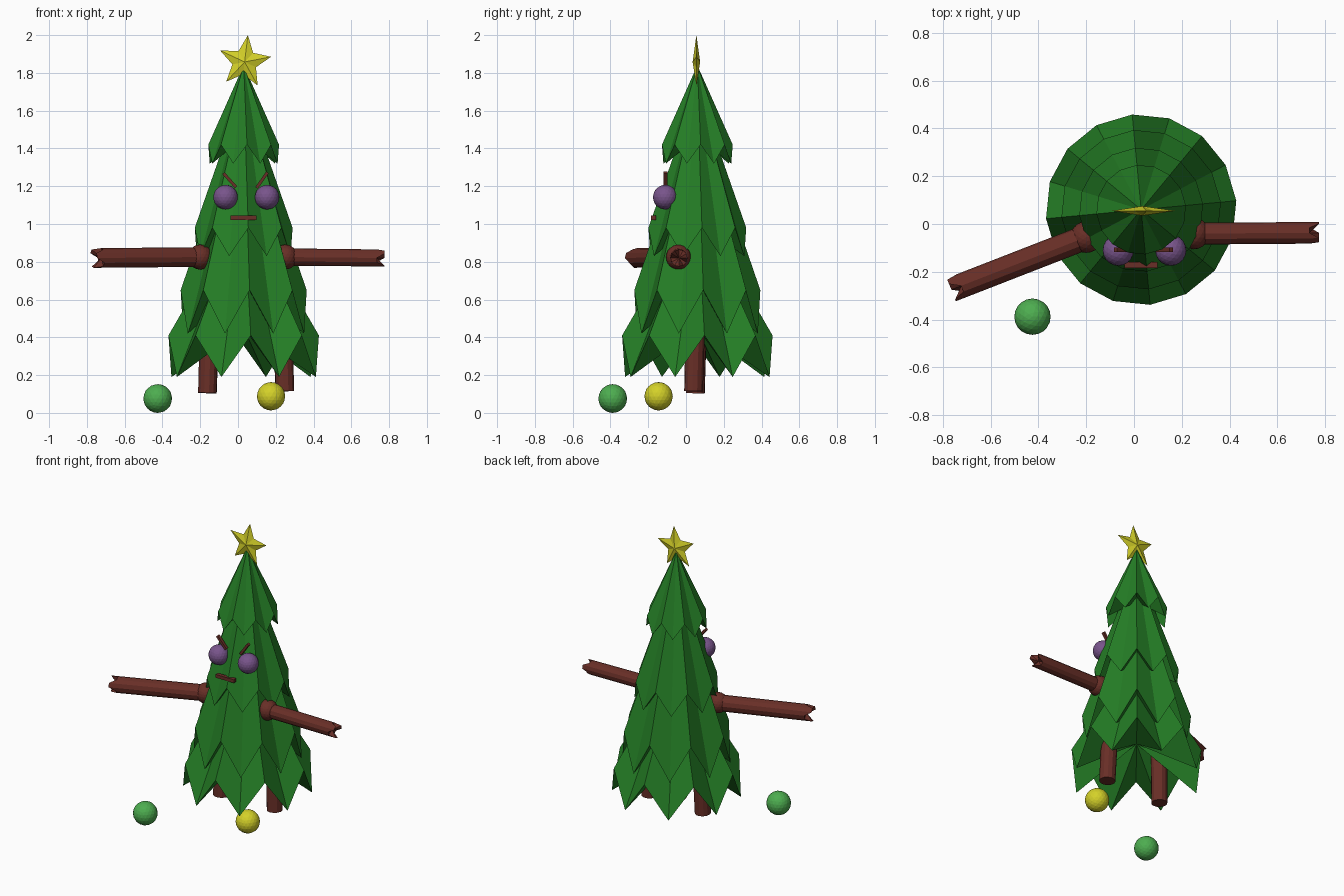
import bpy, bmesh, math
from mathutils import Vector, Matrix

if "Cube" in bpy.data.objects:
    bpy.data.objects.remove(bpy.data.objects["Cube"])

CX, CY = 0.03, 0.06          # tree axis


def mat(name, rgb):
    m = bpy.data.materials.new(name)
    m.diffuse_color = (*rgb, 1)
    m.use_nodes = True
    m.node_tree.nodes["Principled BSDF"].inputs["Base Color"].default_value = m.diffuse_color
    return m


GREEN = mat("tree green", (0.018, 0.21, 0.019))
BROWN = mat("bark brown", (0.14, 0.028, 0.02))
YELLOW = mat("yellow", (0.66, 0.64, 0.022))
PURPLE = mat("purple", (0.19, 0.09, 0.26))
LIGHT = mat("light green", (0.075, 0.42, 0.08))


def finish(name, bm, material):
    bmesh.ops.recalc_face_normals(bm, faces=bm.faces)
    me = bpy.data.meshes.new(name)
    bm.to_mesh(me)
    bm.free()
    me.materials.append(material)
    ob = bpy.data.objects.new(name, me)
    bpy.context.collection.objects.link(ob)
    return ob


def fan(bm, rim, apex):
    a = bm.verts.new(apex)
    for i in range(len(rim)):
        bm.faces.new((rim[i], rim[(i + 1) % len(rim)], a))


def ball(name, loc, r, material):
    bm = bmesh.new()
    bmesh.ops.create_icosphere(bm, subdivisions=3, radius=r,
                               matrix=Matrix.Translation(loc))
    finish(name, bm, material)


def box(name, center, size, tilt, material):
    bm = bmesh.new()
    m = (Matrix.Translation(center) @ Matrix.Rotation(tilt, 4, 'Y')
         @ Matrix.Diagonal((*size, 1)))
    bmesh.ops.create_cube(bm, size=1, matrix=m)
    finish(name, bm, material)


def limb(name, a, b, r0, r1, tooth=0.0, n=12):
    """Tapered round limb from a to b; tooth > 0 gives a ragged hollow end."""
    a, b = Vector(a), Vector(b)
    length = (b - a).length
    m = Matrix.Translation(a) @ (b - a).to_track_quat('Z', 'Y').to_matrix().to_4x4()
    bm = bmesh.new()
    rings = []
    for end in (0, 1):
        ring = []
        for i in range(n):
            t = 2 * math.pi * i / n
            r = r1 if end else r0
            z = length * end
            if end and i % 4 >= 2:
                z -= tooth
            ring.append(bm.verts.new(m @ Vector((r * math.cos(t), r * math.sin(t), z))))
        rings.append(ring)
    for i in range(n):
        j = (i + 1) % n
        bm.faces.new((rings[0][i], rings[0][j], rings[1][j], rings[1][i]))
    fan(bm, rings[0], m @ Vector((0, 0, 0)))
    fan(bm, rings[1], m @ Vector((0, 0, length - tooth)))
    finish(name, bm, BROWN)


# Foliage tiers: pleated 16-sided cones with a zigzag hem
tiers = [  # radius, notch height, point height, apex height
    (0.188, 1.42, 1.32, 1.84),
    (0.26, 0.98, 0.83, 1.72),
    (0.335, 0.65, 0.42, 1.62),
    (0.40, 0.41, 0.19, 1.10),
]
for k, (r, notch, point, apex) in enumerate(tiers):
    bm = bmesh.new()
    rim = []
    for i in range(16):
        t = math.radians(5.4 + 22.5 * i)
        rim.append(bm.verts.new((CX + r * math.cos(t), CY + r * math.sin(t),
                                 point if i % 2 else notch)))
    fan(bm, rim, (CX, CY, apex))
    fan(bm, rim, (CX, CY, notch + 0.04))
    finish(f"foliage_tier_{k + 1}", bm, GREEN)

# Star on top
bm = bmesh.new()
rim = []
for i in range(10):
    t = math.radians(7 + 36 * i)
    r = 0.066 if i % 2 else 0.143
    rim.append(bm.verts.new((0.035 + r * math.sin(t), CY - 0.005, 1.858 + r * math.cos(t))))
for s in (-1, 1):
    fan(bm, rim, (0.035, CY - 0.005 + s * 0.02, 1.858))
finish("top_star", bm, YELLOW)

# Arms with shoulder knobs
limb("left_arm", (-0.20, -0.055, 0.825), (-0.765, -0.275, 0.82), 0.052, 0.052, 0.045)
limb("right_arm", (0.24, -0.04, 0.825), (0.775, -0.037, 0.82), 0.046, 0.045, 0.04)
ball("left_shoulder", (-0.20, -0.055, 0.825), 0.066, BROWN)
ball("right_shoulder", (0.25, -0.04, 0.825), 0.066, BROWN)

# Legs
limb("left_leg", (-0.15, 0.06, 0.5), (-0.162, 0.05, 0.105), 0.052, 0.05)
limb("right_leg", (0.235, 0.05, 0.5), (0.248, 0.04, 0.115), 0.052, 0.05)

# Face
for side, x in (("left", -0.066), ("right", 0.154)):
    ball(side + "_eye", (x, -0.11, 1.142), 0.065, PURPLE)
box("left_brow", (-0.044, -0.108, 1.232), (0.10, 0.02, 0.016), math.radians(48), BROWN)
box("right_brow", (0.127, -0.108, 1.232), (0.10, 0.02, 0.016), math.radians(-55), BROWN)
box("mouth", (0.029, -0.172, 1.033), (0.138, 0.026, 0.022), 0, BROWN)

# Baubles on the ground
ball("green_bauble", (-0.425, -0.388, 0.076), 0.076, LIGHT)
ball("yellow_bauble", (0.175, -0.145, 0.088), 0.075, YELLOW)
